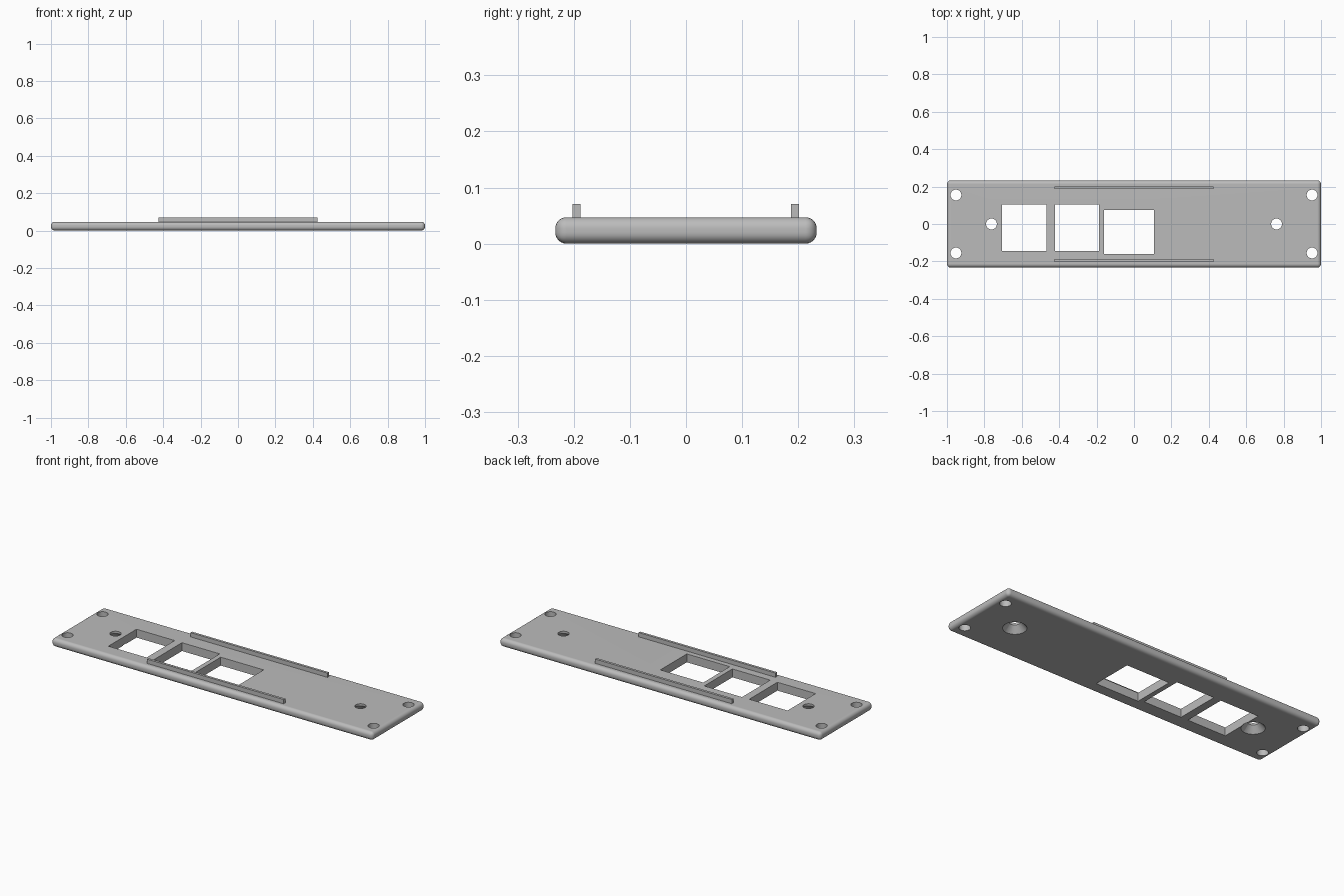
import bpy, bmesh, math
from mathutils import Matrix, Vector

if "Cube" in bpy.data.objects:
    bpy.data.objects.remove(bpy.data.objects["Cube"], do_unlink=True)

THICK = 0.047

grey = bpy.data.materials.new("plain grey")
grey.use_nodes = True
COLOUR = (0.5, 0.5, 0.5, 1)
grey.diffuse_color = COLOUR
grey.node_tree.nodes["Principled BSDF"].inputs["Base Color"].default_value = COLOUR


def finish(name, bm):
    mesh = bpy.data.meshes.new(name)
    bm.to_mesh(mesh)
    bm.free()
    mesh.materials.append(grey)
    obj = bpy.data.objects.new(name, mesh)
    bpy.context.collection.objects.link(obj)
    return obj


def box(name, low, high, round_edges=0):
    low, high = Vector(low), Vector(high)
    bm = bmesh.new()
    bmesh.ops.create_cube(bm, size=1)
    bmesh.ops.scale(bm, vec=high - low, verts=bm.verts)
    bmesh.ops.translate(bm, vec=(low + high) / 2, verts=bm.verts)
    if round_edges:
        bmesh.ops.bevel(bm, geom=bm.edges[:], offset=round_edges, segments=6,
                        profile=0.5, affect='EDGES')
    return finish(name, bm)


def cone(name, x, y, z0, z1, r0, r1):
    bm = bmesh.new()
    bmesh.ops.create_cone(bm, cap_ends=True, segments=32, radius1=r0, radius2=r1,
                          depth=z1 - z0, matrix=Matrix.Translation((x, y, (z0 + z1) / 2)))
    return finish(name, bm)


def activate(obj):
    bpy.ops.object.select_all(action='DESELECT')
    obj.select_set(True)
    bpy.context.view_layer.objects.active = obj


def cut(target, cutter):
    activate(target)
    mod = target.modifiers.new("cut", 'BOOLEAN')
    mod.operation = 'DIFFERENCE'
    mod.solver = 'EXACT'
    mod.object = cutter
    bpy.ops.object.modifier_apply(modifier=mod.name)
    bpy.data.objects.remove(cutter, do_unlink=True)


# Rounded plate
plate = box("panel_plate", (-1, -0.233, 0), (1, 0.233, THICK), 0.02)

# Three rectangular windows
for x0, x1, y0, y1 in ((-0.705, -0.467, -0.145, 0.105),
                       (-0.422, -0.187, -0.145, 0.105),
                       (-0.16, 0.107, -0.16, 0.075)):
    cut(plate, box("window_cutter", (x0, y0, -0.1), (x1, y1, 0.1)))

# Corner holes and countersunk screw holes
for sx in (-1, 1):
    for sy in (-1, 1):
        cut(plate, cone("corner_cutter", sx * 0.952, sy * 0.155, -0.1, 0.1, 0.029, 0.029))
    cut(plate, cone("screw_cutter", sx * 0.762, 0, -0.1, 0.1, 0.029, 0.029))
    cut(plate, cone("countersink_cutter", sx * 0.762, 0, -0.01, 0.036, 0.069, 0.028))

activate(plate)
bpy.ops.object.shade_smooth_by_angle(angle=math.radians(30))
normals = plate.modifiers.new("flat face normals", 'WEIGHTED_NORMAL')
normals.keep_sharp = True

# Guide rails on the top face
for name, y in (("front_rail", -0.195), ("back_rail", 0.194)):
    box(name, (-0.426, y - 0.007, THICK - 0.005), (0.426, y + 0.007, 0.071))
